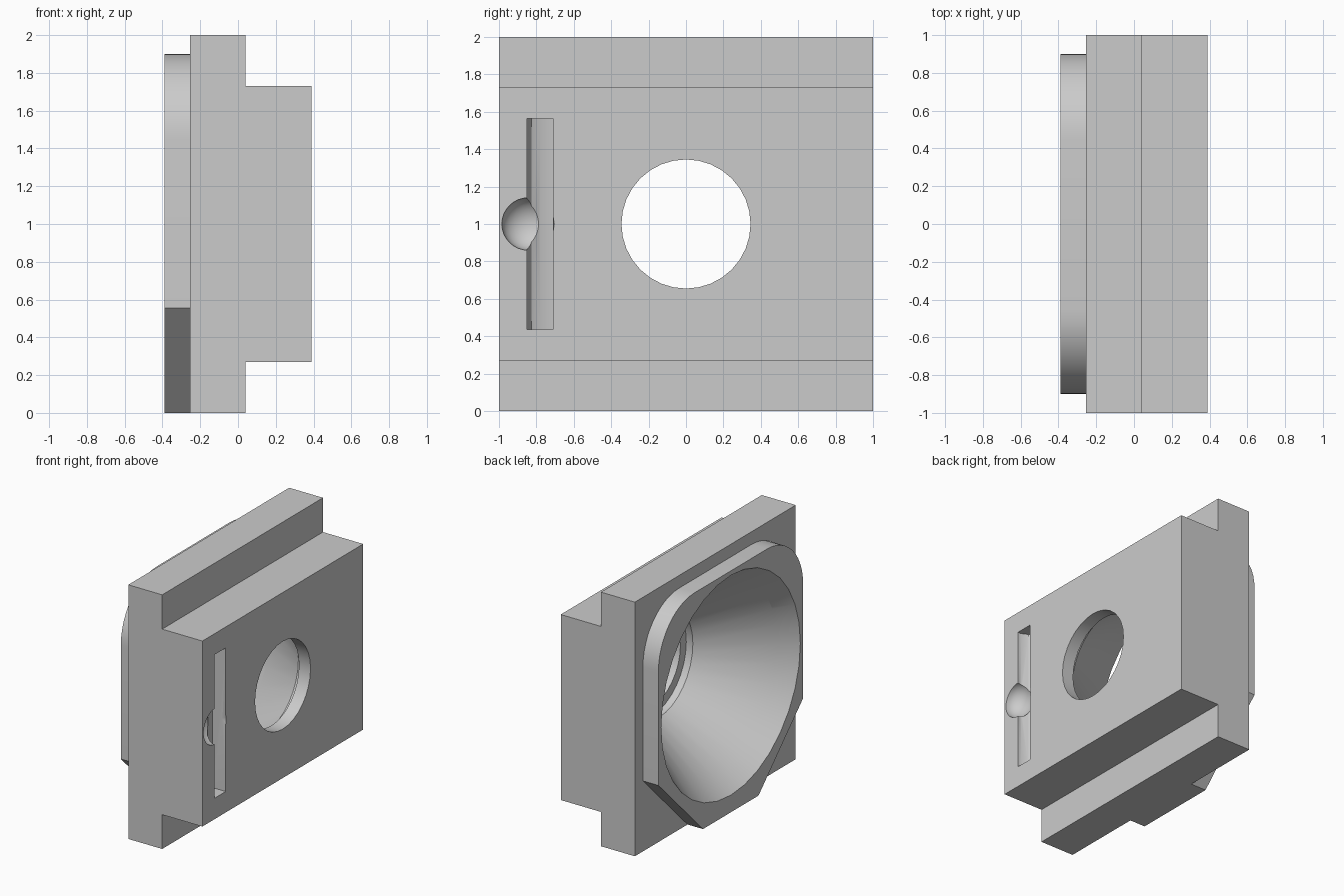
import bpy, bmesh
from math import sin, cos, pi
from mathutils import Vector

if "Cube" in bpy.data.objects:
    bpy.data.objects.remove(bpy.data.objects["Cube"])

grey = bpy.data.materials.new("plain_grey")
grey.use_nodes = True
colour = (0.6, 0.6, 0.6, 1)
grey.diffuse_color = colour
grey.node_tree.nodes["Principled BSDF"].inputs["Base Color"].default_value = colour


def finish(name, bm):
    """Turn a bmesh into a named object."""
    bmesh.ops.recalc_face_normals(bm, faces=bm.faces)
    mesh = bpy.data.meshes.new(name)
    bm.to_mesh(mesh)
    bm.free()
    mesh.materials.append(grey)
    obj = bpy.data.objects.new(name, mesh)
    bpy.context.collection.objects.link(obj)
    return obj


def prism(name, outline, place, start, end):
    """Extrude an outline; place(a, b, t) gives the position at depth t."""
    bm = bmesh.new()
    face = bm.faces.new([bm.verts.new(place(a, b, start)) for a, b in outline])
    new = bmesh.ops.extrude_face_region(bm, geom=[face])["geom"]
    shift = Vector(place(0, 0, end)) - Vector(place(0, 0, start))
    bmesh.ops.translate(bm, vec=shift, verts=[v for v in new if isinstance(v, bmesh.types.BMVert)])
    return finish(name, bm)


def lathe_x(name, profile, cz, sides):
    """Revolve (x, radius) points about a horizontal axis at height cz."""
    bm = bmesh.new()
    rings = [[bm.verts.new((x, r * sin(2 * pi * i / sides), cz + r * cos(2 * pi * i / sides)))
              for i in range(sides)] for x, r in profile]
    for a, b in zip(rings, rings[1:]):
        for i in range(sides):
            j = (i + 1) % sides
            bm.faces.new((a[i], a[j], b[j], b[i]))
    bm.faces.new(rings[0])
    bm.faces.new(rings[-1])
    return finish(name, bm)


def cut(target, cutter):
    mod = target.modifiers.new("cut", "BOOLEAN")
    mod.operation = "DIFFERENCE"
    mod.solver = "EXACT"
    mod.object = cutter
    bpy.context.view_layer.objects.active = target
    bpy.ops.object.modifier_apply(modifier=mod.name)


# Main body: wide plate with a narrower block, one T-shaped section
BACK, STEP, FRONT = -0.255, 0.04, 0.39
body = prism("body",
             [(BACK, 0), (STEP, 0), (STEP, 0.27), (FRONT, 0.27),
              (FRONT, 1.73), (STEP, 1.73), (STEP, 2), (BACK, 2)],
             lambda x, z, y: (x, y, z), -1, 1)

# Collar: chamfered below, rounded above
R, W = 0.45, 0.9
half = [(0.345, 0), (W, 0.555)]
half += [(W - R + R * cos(i * pi / 24), 1.45 + R * sin(i * pi / 24)) for i in range(13)]
outline = half + [(-y, z) for y, z in reversed(half)]
collar = prism("collar", outline, lambda y, z, x: (x, y, z), -0.39, BACK)

# Funnel, counterbore and through hole
funnel = lathe_x("funnel_cutter",
                 [(-0.45, 0.908), (0.233, 0.418), (0.29, 0.418), (0.29, 0.345), (0.45, 0.345)],
                 1, 32)

# Slot with a curved floor
slot = prism("slot_cutter",
             [(0.45, -0.85), (0.36, -0.85), (0.31, -0.825), (0.285, -0.78),
              (0.275, -0.71), (0.45, -0.71)],
             lambda x, y, z: (x, y, z), 0.435, 1.565)

# Rounded thumb recess across the slot
bm = bmesh.new()
bmesh.ops.create_uvsphere(bm, u_segments=24, v_segments=16, radius=0.14)
for v in bm.verts:
    v.co = (v.co.x * 0.8 + FRONT + 0.001, v.co.y - 0.845, v.co.z + 1)
recess = finish("recess_cutter", bm)

cut(collar, funnel)
for cutter in (funnel, slot, recess):
    cut(body, cutter)
for cutter in (funnel, slot, recess):
    bpy.data.objects.remove(cutter)

# Smooth curved walls, keep hard edges
for obj in (body, collar):
    bpy.ops.object.select_all(action="DESELECT")
    obj.select_set(True)
    bpy.context.view_layer.objects.active = obj
    bpy.ops.object.shade_smooth_by_angle(angle=pi / 6)
